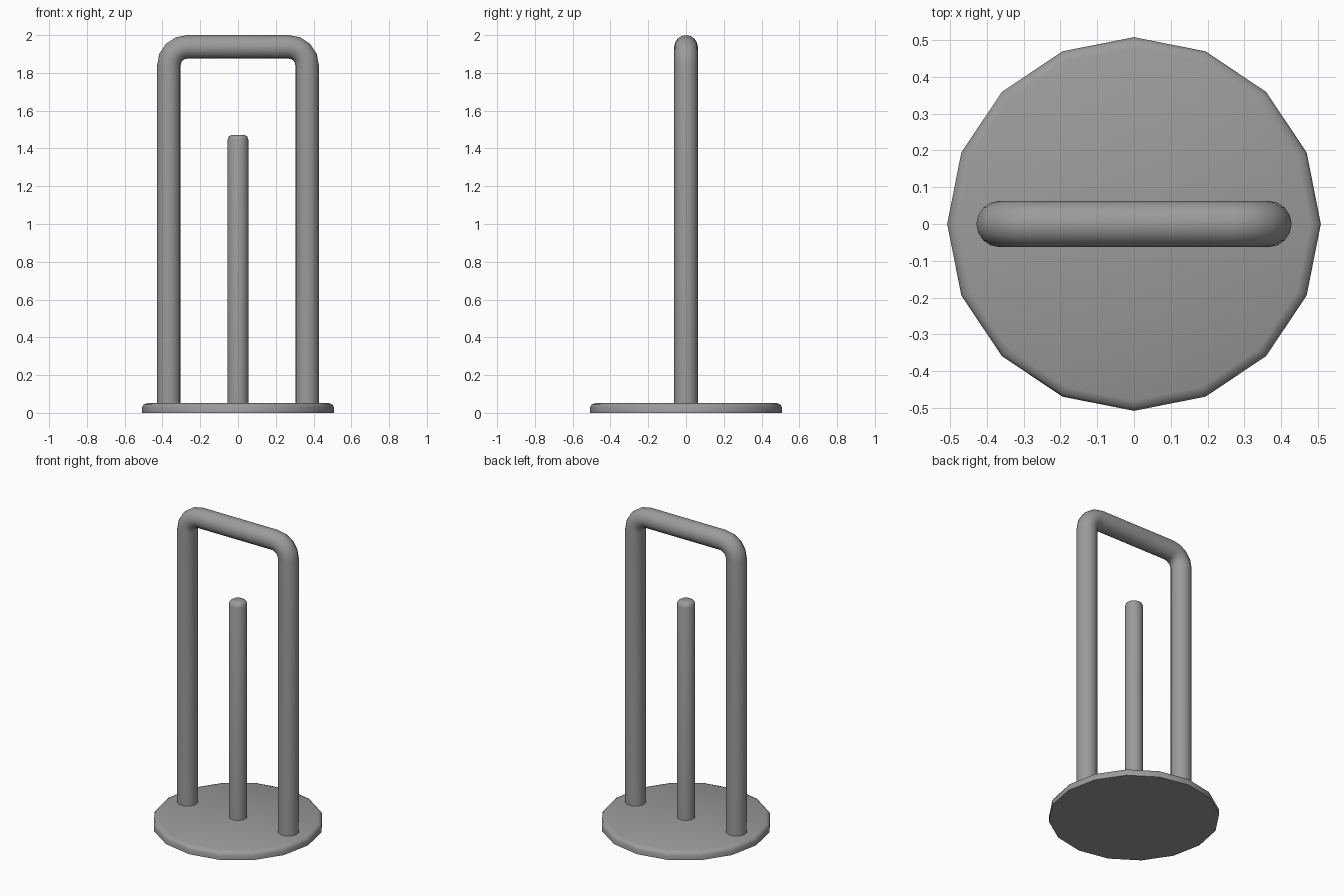
import bpy, bmesh, math
from mathutils import Vector

if "Cube" in bpy.data.objects:
    bpy.data.objects.remove(bpy.data.objects["Cube"])

grey = bpy.data.materials.new("grey_metal")
grey.diffuse_color = (0.33, 0.33, 0.33, 1)
grey.use_nodes = True
grey.node_tree.nodes["Principled BSDF"].inputs["Base Color"].default_value = grey.diffuse_color


def finish(name, bm, angle):
    bmesh.ops.recalc_face_normals(bm, faces=bm.faces)
    mesh = bpy.data.meshes.new(name)
    bm.to_mesh(mesh)
    bm.free()
    obj = bpy.data.objects.new(name, mesh)
    bpy.context.collection.objects.link(obj)
    mesh.materials.append(grey)
    bpy.ops.object.select_all(action='DESELECT')
    obj.select_set(True)
    bpy.context.view_layer.objects.active = obj
    bpy.ops.object.shade_smooth_by_angle(angle=math.radians(angle))


def loft(name, rings, angle):
    """Skin a list of point rings and cap both ends."""
    bm = bmesh.new()
    loops = [[bm.verts.new(p) for p in ring] for ring in rings]
    n = len(loops[0])
    for a, b in zip(loops, loops[1:]):
        for i in range(n):
            j = (i + 1) % n
            bm.faces.new((a[i], a[j], b[j], b[i]))
    bm.faces.new(loops[0][::-1])
    bm.faces.new(loops[-1])
    finish(name, bm, angle)


def lathe(name, profile, sides, angle=50):
    turn = [2 * math.pi * i / sides for i in range(sides)]
    loft(name, [[(r * math.cos(t), r * math.sin(t), z) for t in turn]
                for r, z in profile], angle)


# Sixteen-sided base plate and round centre post, both with softened top edges
lathe("base_plate", [(0.508, 0), (0.508, 0.03), (0.5, 0.044), (0.48, 0.052)], 16)
lathe("centre_post", [(0.055, 0.04), (0.055, 1.445), (0.049, 1.463), (0.035, 1.472)], 16)

# Arched handle: round tube swept up, over and down
X, TOP, BEND, R, SIDES, STEPS = 0.366, 1.9375, 0.097, 0.0625, 16, 4
path = [(-X, 0.04, math.pi)]
for side, start in ((-1, math.pi), (1, math.pi / 2)):
    for k in range(STEPS + 1):
        t = start - k * math.pi / 2 / STEPS
        path.append((side * (X - BEND) + BEND * math.cos(t),
                     TOP - BEND + BEND * math.sin(t), t))
path.append((X, 0.04, 0))
rings = []
for x, z, t in path:
    out = Vector((math.cos(t), 0, math.sin(t)))
    rings.append([Vector((x, 0, z)) + out * R * math.cos(a) + Vector((0, R * math.sin(a), 0))
                  for a in (2 * math.pi * i / SIDES for i in range(SIDES))])
loft("arched_handle", rings, 50)
